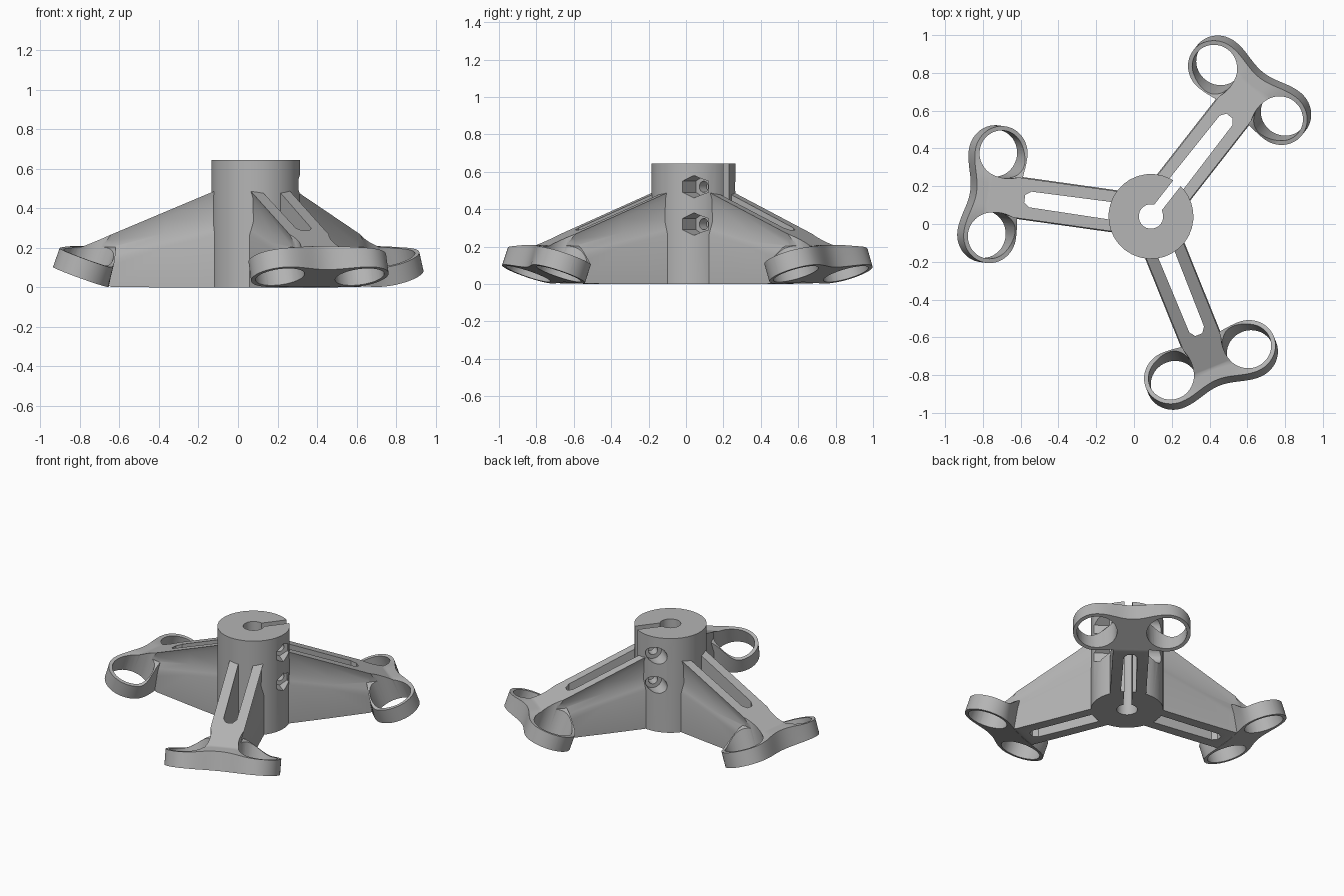
import bpy, bmesh, math
from mathutils import Matrix, Vector

cube = bpy.data.objects.get("Cube")
if cube:
    bpy.data.objects.remove(cube, do_unlink=True)

CENTRE = Vector((0.09, 0.04, 0))
FIRST, TILT = math.radians(52), math.radians(20)
HUB_R, HUB_H = 0.225, 0.645
RING_R, HOLE_R, RING_Y, DEPTH = 0.148, 0.125, 0.217, 0.10

grey = bpy.data.materials.new("plain_grey")
grey.use_nodes = True
grey.diffuse_color = (0.46, 0.46, 0.46, 1)
grey.node_tree.nodes["Principled BSDF"].inputs["Base Color"].default_value = grey.diffuse_color


def finish(name, bm):
    bmesh.ops.recalc_face_normals(bm, faces=bm.faces)
    mesh = bpy.data.meshes.new(name)
    bm.to_mesh(mesh)
    bm.free()
    mesh.materials.append(grey)
    ob = bpy.data.objects.new(name, mesh)
    bpy.context.collection.objects.link(ob)
    return ob


def skin(bm, loops):
    """Join closed loops of points into a capped solid."""
    rows = [[bm.verts.new(p) for p in loop] for loop in loops]
    n = len(rows[0])
    for a, b in zip(rows, rows[1:]):
        for i in range(n):
            j = (i + 1) % n
            bm.faces.new((a[i], a[j], b[j], b[i]))
    bm.faces.new(rows[0])
    bm.faces.new(rows[-1])


def prism(name, pts, lo, hi, frame=Matrix()):
    bm = bmesh.new()
    skin(bm, [[frame @ Vector((x, y, h)) for x, y in pts] for h in (lo, hi)])
    return finish(name, bm)


def circle(r, n, x=0, y=0):
    return [(x + r * math.cos(math.tau * i / n), y + r * math.sin(math.tau * i / n))
            for i in range(n)]


def activate(ob):
    bpy.ops.object.select_all(action='DESELECT')
    ob.select_set(True)
    bpy.context.view_layer.objects.active = ob


def combine(ob, other, operation):
    mod = ob.modifiers.new("cut", 'BOOLEAN')
    mod.operation, mod.object, mod.solver = operation, other, 'EXACT'
    activate(ob)
    bpy.ops.object.modifier_apply(modifier=mod.name)
    bpy.data.objects.remove(other, do_unlink=True)


def smooth(ob):
    activate(ob)
    bpy.ops.object.shade_smooth_by_angle(angle=math.radians(28))


# Hub: cylinder with bore, clamp slit and two cross bolts
hub = prism("clamp_hub", circle(HUB_R, 32), 0, HUB_H)
combine(hub, prism("bore", circle(0.065, 24), -0.1, 0.8), 'DIFFERENCE')
slit = [(0, -0.025), (0.3, -0.025), (0.3, 0.025), (0, 0.025)]
combine(hub, prism("slit", slit, -0.1, 0.8), 'DIFFERENCE')
for z in (0.32, 0.52):
    # bolt frame: x points up, depth runs along local y
    frame = Matrix(((0, 1, 0, 0.14), (0, 0, 1, 0), (1, 0, 0, z), (0, 0, 0, 1)))
    for r, n, lo, hi in ((0.03, 16, -0.3, 0.3), (0.06, 6, -0.3, -0.09), (0.056, 24, 0.09, 0.3)):
        combine(hub, prism("bolt_pocket", circle(r, n), lo, hi, frame), 'DIFFERENCE')
hub.location, hub.rotation_euler.z = CENTRE, FIRST
smooth(hub)


# Arm: sloping beam with a waisted section
def arm_section(r, floor):
    top = 0.475 - 0.417 * (r - HUB_R)
    crease = 0.283 - 0.245 * (r - HUB_R)
    half = [(0.112, floor), (0.112, max(crease - 0.025, floor + 0.01)), (0.106, crease),
            (0.095, min(crease + 0.045, top - 0.04)), (0.098, top - 0.03), (0.107, top)]
    return [Vector((r, y, z)) for y, z in half] + [Vector((r, -y, z)) for y, z in reversed(half)]


bm = bmesh.new()
skin(bm, [arm_section(r, f) for r, f in ((0.19, 0), (0.45, 0), (0.72, 0.002), (0.9, 0.07))])
arm = finish("leg_arm", bm)
slot = [(0.1, -0.048), (0.645, -0.042), (0.675, -0.02),
        (0.675, 0.02), (0.645, 0.042), (0.1, 0.048)]
combine(arm, prism("arm_slot", slot, -0.1, 0.7), 'DIFFERENCE')

# Foot: tilted plate around two rings, rising to a saddle in the middle
foot_frame = Matrix.Translation((0.865, 0, 0.053)) @ Matrix.Rotation(-TILT, 4, 'Y')


def foot_loop(u, rows=8):
    a = abs(u)
    if a > RING_Y:
        reach = math.sqrt(max(RING_R ** 2 - (a - RING_Y) ** 2, 1e-6))
        outer, inner = reach, -reach
    else:
        dip = 0.5 + 0.5 * math.cos(math.pi * a / RING_Y)
        outer, inner = RING_R - 0.04 * dip, -RING_R + 0.02 * dip
    t = min(max((0.29 - a) / 0.22, 0), 1)
    rise = t * t * (3 - 2 * t)
    vs = [inner + (outer - inner) * i / rows for i in range(rows + 1)]
    bottom = [foot_frame @ Vector((v, u, 0)) for v in vs]
    top = [foot_frame @ Vector((v, u, DEPTH)) for v in reversed(vs)]
    for p in top:
        p.z += (0.208 - p.z) * rise
    return bottom + top


bm = bmesh.new()
COLS, SPAN = 56, RING_Y + RING_R
skin(bm, [foot_loop(SPAN * math.sin(math.pi * (i / COLS - 0.5))) for i in range(COLS + 1)])
bmesh.ops.triangulate(bm, faces=bm.faces)
combine(arm, finish("foot", bm), 'UNION')
for side in (-1, 1):
    hole = prism("ring_hole", circle(HOLE_R, 48, 0, side * RING_Y), -0.2, 0.5, foot_frame)
    combine(arm, hole, 'DIFFERENCE')
smooth(arm)

# Three legs around the hub
for i, name in enumerate(("back_left_leg", "right_leg", "front_leg")):
    leg = arm if i == 0 else arm.copy()
    if i:
        bpy.context.collection.objects.link(leg)
    leg.name = name
    leg.location = CENTRE
    leg.rotation_euler.z = FIRST + i * math.tau / 3
